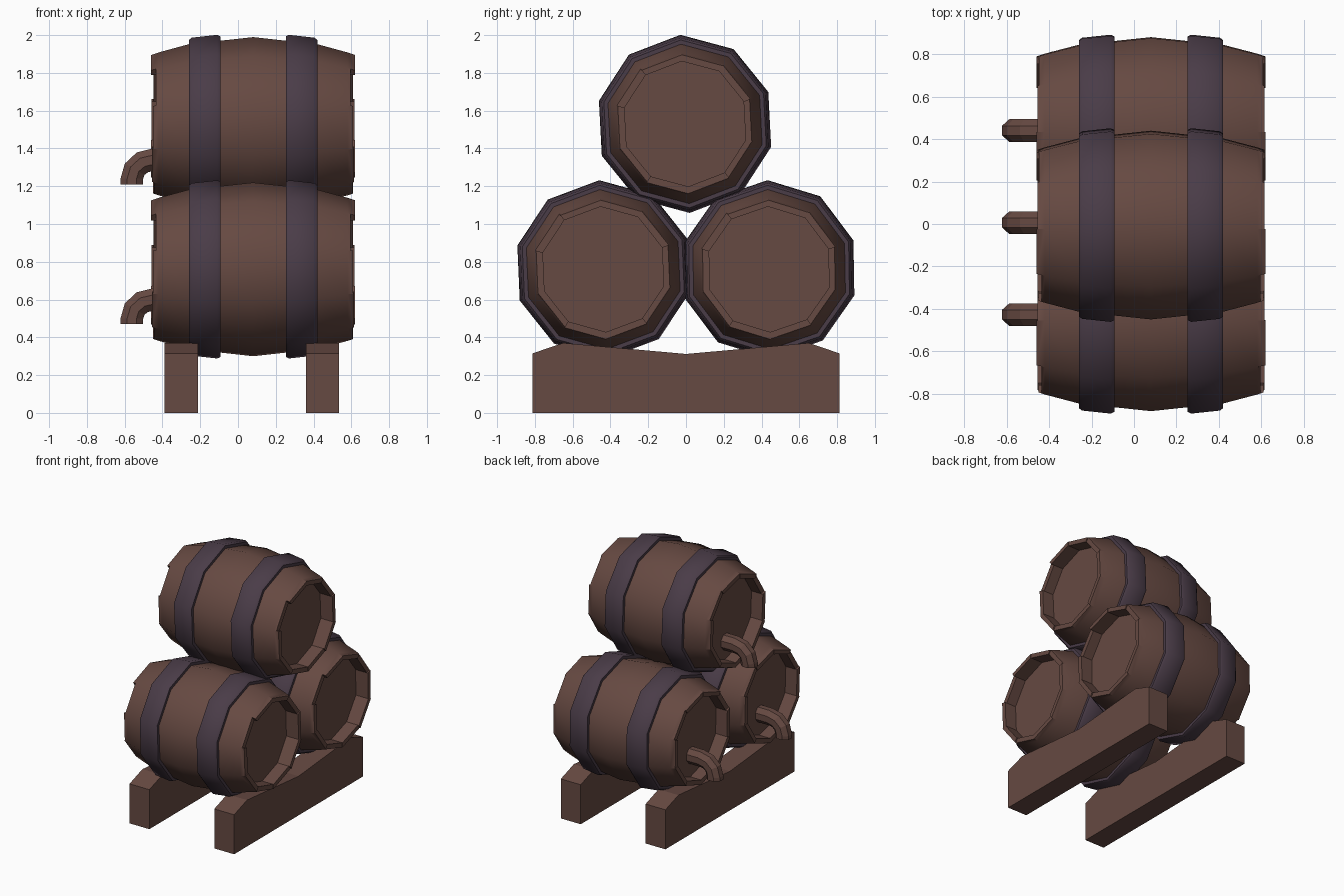
import bpy, bmesh, math
from mathutils import Vector

if "Cube" in bpy.data.objects:
    bpy.data.objects.remove(bpy.data.objects["Cube"])

SIDES = 10
CX = 0.08          # middle of the barrels along x


def material(name, rgb):
    m = bpy.data.materials.new(name)
    m.diffuse_color = (*rgb, 1)
    m.use_nodes = True
    m.node_tree.nodes["Principled BSDF"].inputs["Base Color"].default_value = m.diffuse_color
    return m


WOOD = material("brown_wood", (0.133, 0.067, 0.054))
METAL = material("dark_purple_metal", (0.068, 0.045, 0.064))


def finish(name, bm, mat, smooth=None):
    bmesh.ops.remove_doubles(bm, verts=bm.verts, dist=1e-5)
    bmesh.ops.recalc_face_normals(bm, faces=bm.faces)
    me = bpy.data.meshes.new(name)
    bm.to_mesh(me)
    bm.free()
    ob = bpy.data.objects.new(name, me)
    bpy.context.collection.objects.link(ob)
    me.materials.append(mat)
    if smooth:
        bpy.ops.object.select_all(action='DESELECT')
        ob.select_set(True)
        bpy.context.view_layer.objects.active = ob
        bpy.ops.object.shade_smooth_by_angle(angle=math.radians(smooth))
    return ob


def bulge(u):
    return 0.46 - 0.325 * u * u


def quad(bm, pts):
    bm.faces.new([bm.verts.new(p) for p in pts])


def lathe(bm, profile, point, closed=False):
    n = len(profile)
    rings = [[bm.verts.new(point(u, r, i)) for i in range(SIDES)] for u, r in profile]
    for k in range(n if closed else n - 1):
        a, b = rings[k], rings[(k + 1) % n]
        for i in range(SIDES):
            j = (i + 1) % SIDES
            bm.faces.new((a[i], a[j], b[j], b[i]))


# how far each stave sticks out from the middle
STAVE_ENDS = [.54, .515, .53, .535, .525, .53, .54, .538, .528, .535]
ROOT, HEAD, INNER = 0.50, 0.43, 0.332


def barrel(name, cy, cz, phase):
    def point(u, r, i):
        a = math.radians(phase + 36 * i)
        return Vector((CX + u, cy + r * math.cos(a), cz + r * math.sin(a)))

    # bulging body, jagged stave ends and recessed heads
    bm = bmesh.new()
    lathe(bm, [(u, bulge(u)) for u in (-ROOT, -.34, 0, .34, ROOT)], point)
    for s in (-1, 1):
        bm.faces.new([bm.verts.new(point(s * HEAD, INNER, i)) for i in range(SIDES)])
        for i, end in enumerate(STAVE_ENDS):
            j = i + 1
            o = [point(s * u, bulge(u), k) for u in (ROOT, end) for k in (i, j)]
            n = [point(s * u, INNER, k) for u in (HEAD, end) for k in (i, j)]
            quad(bm, (o[0], o[1], o[3], o[2]))
            quad(bm, (n[0], n[1], n[3], n[2]))
            quad(bm, (o[2], o[3], n[3], n[2]))
            # exposed stave sides wherever the neighbour is shorter
            for k, nb, a in ((i, i - 1, 0), (j, (i + 1) % SIDES, 1)):
                e = STAVE_ENDS[nb]
                if e < end:
                    quad(bm, (point(s * e, bulge(e), k), o[2 + a], n[2 + a],
                              point(s * e, INNER, k)))
    finish(name + "_body", bm, WOOD, 40)

    # two bevelled hoops
    for s, side in ((-1, "left"), (1, "right")):
        bm = bmesh.new()
        prof = [(.34, .415), (.34, .445), (.325, .457), (.19, .472), (.173, .464), (.173, .43)]
        lathe(bm, [(s * u, r) for u, r in prof], point, True)
        finish(f"{name}_{side}_hoop", bm, METAL, 37)


def tap(name, cy, z0):
    # bent pipe running out of the head and down
    path = [(-0.345, z0 + .13, 0)]
    for k in range(4):
        a = math.pi / 2 * k / 3
        path.append((-.45 - .112 * math.sin(a), z0 + .03 + .10 * math.cos(a), a))
    path.append((-.562, z0, math.pi / 2))
    bm = bmesh.new()
    rings = []
    for x, z, a in path:
        ring = []
        for k in range(8):
            t = math.pi / 8 + k * math.pi / 4
            w = .065 * math.sin(t)
            ring.append(bm.verts.new((x - w * math.sin(a), cy + .058 * math.cos(t),
                                      z + w * math.cos(a))))
        rings.append(ring)
    for p, q in zip(rings, rings[1:]):
        for k in range(8):
            j = (k + 1) % 8
            bm.faces.new((p[k], p[j], q[j], q[k]))
    bm.faces.new(rings[0])
    bm.faces.new(rings[-1])
    finish(name, bm, WOOD)


def stand(name, x0, x1):
    # cradle beam: side profile joined between two ends
    prof = [(-.813, 0), (.813, 0), (.813, .315), (.65, .37), (0, .312), (-.65, .37), (-.813, .315)]
    bm = bmesh.new()
    a, b = [[bm.verts.new((x, y, z)) for y, z in prof] for x in (x0, x1)]
    bm.faces.new(a)
    bm.faces.new(b)
    for i in range(len(prof)):
        j = (i + 1) % len(prof)
        bm.faces.new((a[i], a[j], b[j], b[i]))
    finish(name, bm, WOOD)


for name, cy, cz, phase, ty, tz in (("front_barrel", -.438, .76, 92.5, -.427, .47),
                                    ("back_barrel", .44, .76, 91, .44, .47),
                                    ("top_barrel", -.005, 1.53, 93, .006, 1.21)):
    barrel(name, cy, cz, phase)
    tap(name + "_tap", ty, tz)
stand("left_stand", -.388, -.213)
stand("right_stand", .36, .535)
